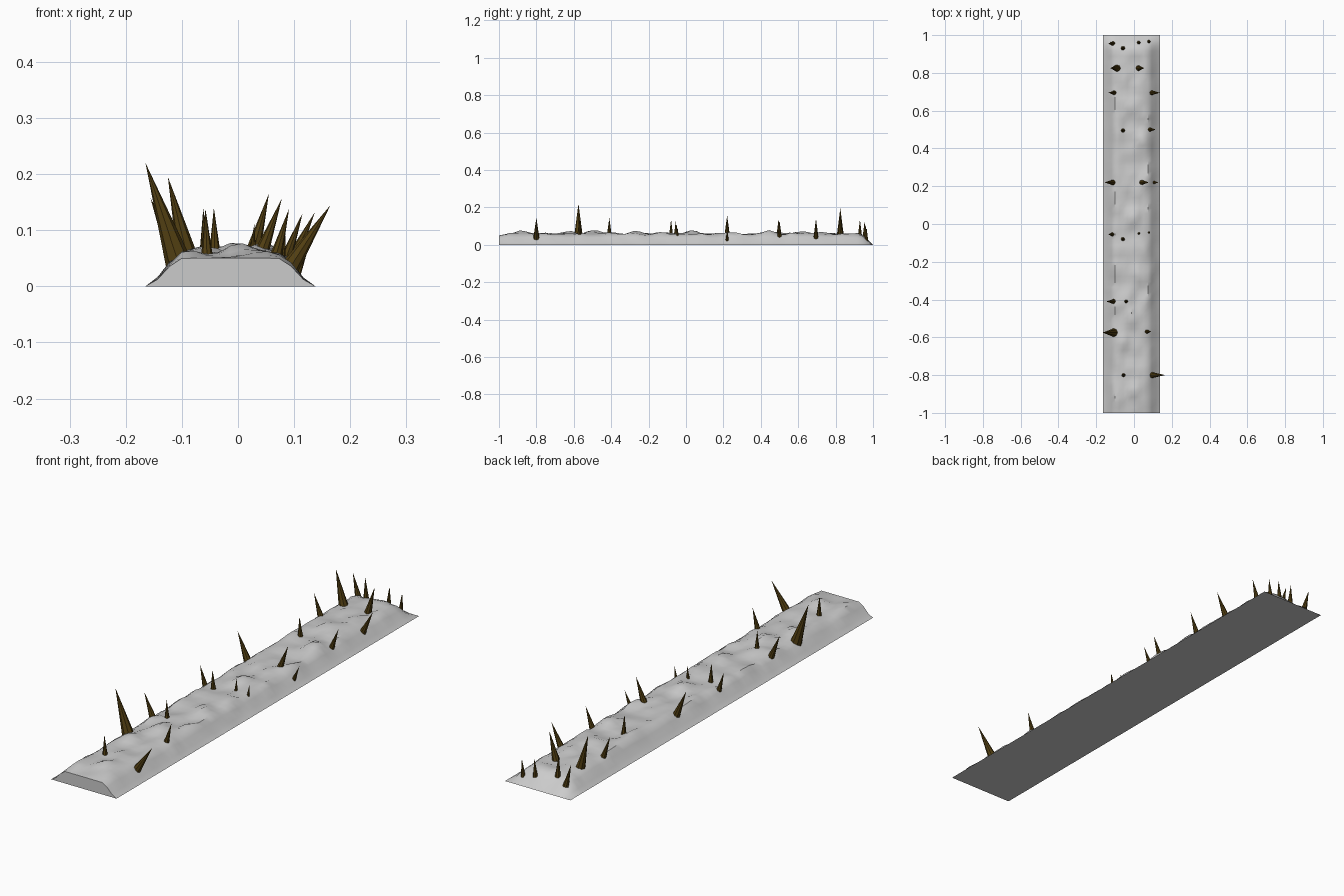
import bpy, bmesh, math
from mathutils import Vector, noise

if "Cube" in bpy.data.objects:
    bpy.data.objects.remove(bpy.data.objects["Cube"])

LEFT, RIGHT = -.165, .138
COLS, ROWS = 14, 72
# larger lumps on the crest (x, y)
LUMPS = [(-.01, .03), (.04, .45), (-.02, .62), (-.01, -.5), (.03, -.27), (-.06, -.62), (0, -.88)]
# spikes: base x, y, sideways lean, tip height
CLUSTER = [(-.112, .955, -.025, .125), (-.058, .93, -.004, .135),
           (.025, .96, .004, .11), (.078, .965, .006, .095)]
SPIKES = [(-.088, .825, -.037, .195), (.022, .825, .033, .165),
          (-.102, .695, -.033, .14), (.09, .695, .047, .132),
          (-.058, .495, -.004, .138), (.082, .5, .033, .13),
          (-.108, .22, -.048, .157), (.036, .22, .042, .156), (.103, .22, .027, .085),
          (-.105, -.41, -.042, .145), (-.041, -.41, -.002, .14),
          (-.106, -.575, -.059, .22), (.065, -.57, .026, .138),
          (-.055, -.8, -.003, .138), (.092, -.8, .073, .145)]


def section(x):
    """Plain bank height: rounded shoulders and a level crest."""
    t = max(0, min(1, min(x - LEFT, RIGHT - x) / .067))
    return .05 * t * t * (3 - 2 * t)


def ground(x, y):
    """Bank with lumps, level at the front end and running out at the rear."""
    z = section(x)
    n = noise.noise(Vector((x * 17, y * 11, 3))) + .5 * noise.noise(Vector((x * 30, y * 24, 8)))
    h = max(0, .007 + .014 * n)
    for lx, ly in LUMPS:
        h += .019 * math.exp(-((x - lx) / .032) ** 2 - ((y - ly) / .045) ** 2)
    return (z + h * z / .05 * min(1, (y + 1) / .05)) * min(1, (1 - y) / .07)


def new_object(name, bm):
    bmesh.ops.recalc_face_normals(bm, faces=bm.faces)
    mesh = bpy.data.meshes.new(name)
    bm.to_mesh(mesh)
    bm.free()
    ob = bpy.data.objects.new(name, mesh)
    bpy.context.collection.objects.link(ob)
    return ob


# earth bank: lumpy loft with a front end face and flat base
bm = bmesh.new()
rows = []
for j in range(ROWS + 1):
    y = -1 + 2 * j / ROWS
    xs = [LEFT + (RIGHT - LEFT) * i / COLS for i in range(COLS + 1)]
    rows.append([bm.verts.new((x, y, ground(x, y))) for x in xs])
for a, b in zip(rows, rows[1:]):
    for i in range(COLS):
        bm.faces.new((a[i], a[i + 1], b[i + 1], b[i]))
bm.faces.new(rows[0])
bm.faces.new([r[0] for r in rows] + rows[-1][1:-1] + [r[-1] for r in reversed(rows)])
bank = new_object("earth_bank", bm)
bpy.context.view_layer.objects.active = bank
bank.select_set(True)
bpy.ops.object.shade_smooth_by_angle(angle=math.radians(40))

# wooden spikes: faceted stakes leaning outwards; the cluster of four appears twice
wood = bpy.data.materials.new("dark_wood")
wood.diffuse_color = (.085, .05, .006, 1)
wood.use_nodes = True
wood.node_tree.nodes["Principled BSDF"].inputs["Base Color"].default_value = wood.diffuse_color
stakes = SPIKES + CLUSTER + [(x, y - 1.01, lean, top) for x, y, lean, top in CLUSTER]
for k, (x, y, lean, top) in enumerate(stakes):
    base = Vector((x, y, min(section(x), ground(x, y)) - .006))
    tip = Vector((x + lean, y, top))
    axis = tip - base
    bm = bmesh.new()
    bmesh.ops.create_cone(bm, cap_ends=True, segments=8, radius1=.125 * axis.length,
                          radius2=0, depth=axis.length)
    bmesh.ops.remove_doubles(bm, verts=bm.verts, dist=1e-5)
    turn = Vector((0, 0, 1)).rotation_difference(axis.normalized()).to_matrix()
    bmesh.ops.rotate(bm, verts=bm.verts, matrix=turn)
    bmesh.ops.translate(bm, verts=bm.verts, vec=(base + tip) / 2)
    spike = new_object(f"spike_{k + 1}", bm)
    spike.data.materials.append(wood)
